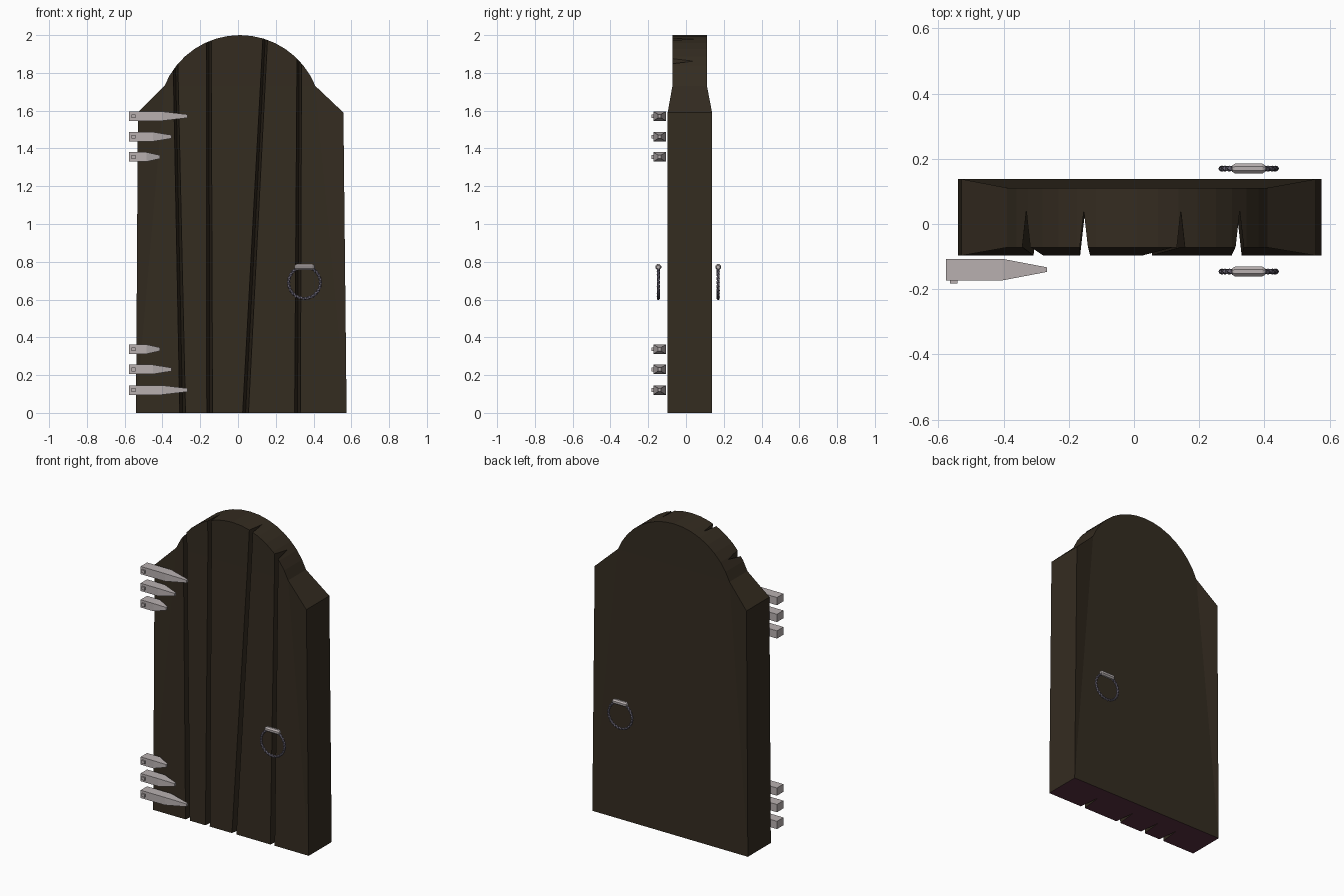
import bpy, bmesh, math

if "Cube" in bpy.data.objects:
    bpy.data.objects.remove(bpy.data.objects["Cube"])


def material(name, rgb):
    m = bpy.data.materials.new(name)
    m.diffuse_color = (*rgb, 1)
    m.use_nodes = True
    m.node_tree.nodes["Principled BSDF"].inputs["Base Color"].default_value = m.diffuse_color
    return m


WOOD = material("dark wood", (0.034, 0.0245, 0.0145))
UNDER = material("purple underside", (0.10, 0.030, 0.052))
STEEL = material("pale steel", (0.48, 0.435, 0.435))
IRON = material("ring iron", (0.15, 0.135, 0.18))


def finish(bm, name, *mats):
    bmesh.ops.recalc_face_normals(bm, faces=bm.faces)
    mesh = bpy.data.meshes.new(name)
    bm.to_mesh(mesh)
    bm.free()
    for m in mats:
        mesh.materials.append(m)
    ob = bpy.data.objects.new(name, mesh)
    bpy.context.collection.objects.link(ob)
    return ob


def bridge(bm, rings):
    """Join equal rings of points into a capped solid, return its vertices."""
    rings = [[bm.verts.new(p) for p in r] for r in rings]
    n = len(rings[0])
    for a, b in zip(rings, rings[1:]):
        for i in range(n):
            j = (i + 1) % n
            bm.faces.new((a[i], a[j], b[j], b[i]))
    bm.faces.new(rings[0])
    bm.faces.new(rings[-1])
    return rings


def section(x, y, z, ry, rz, n):
    """Regular n-sided section across x, flat sides facing y and z."""
    k = 1 / math.cos(math.pi / n)
    return [(x, y + ry * k * math.cos((i + .5) * math.tau / n),
             z + rz * k * math.sin((i + .5) * math.tau / n)) for i in range(n)]


# Door slab: arched outline, thinner along the arch than at the shoulders
arch = [math.radians(22 + 136 * i / 16) for i in range(17)]
outline = ([(-.54, 0), (.575, 0), (.558, 1.59)]
           + [(.01 + .431 * math.cos(a), 1.569 + .431 * math.sin(a)) for a in arch]
           + [(-.53, 1.59)])
bm = bmesh.new()
caps = bridge(bm, [[(x, .111 if y > 0 and 1.7 < z else -.072 if 1.7 < z else y, z)
                    for x, z in outline] for y in (-.097, .138)])
for ring in caps:
    # Split the faces so they lean evenly from the foot to the arch
    for a, b in ((0, 19), (1, 3), (3, 19)):
        bmesh.ops.connect_verts(bm, verts=[ring[a], ring[b]])
bmesh.ops.triangulate(bm, faces=[f for f in bm.faces if abs(f.normal.y) > .5])
door = finish(bm, "door_slab", WOOD, UNDER)

# V grooves between the planks
for x0, x1 in ((-.293, -.334), (-.15, -.154), (.04, .145), (.315, .325)):
    bm = bmesh.new()
    rings = []
    for z in (-.1, 2.1):
        x = x0 + (x1 - x0) * z / 2
        rings.append([(x - .027, -.2, z), (x + .027, -.2, z), (x, .04, z)])
    bridge(bm, rings)
    cutter = finish(bm, "groove_cutter", WOOD)
    cutter.hide_render = True
    mod = door.modifiers.new("groove", 'BOOLEAN')
    mod.operation = 'DIFFERENCE'
    mod.solver = 'EXACT'
    mod.object = cutter
    bpy.context.view_layer.objects.active = door
    bpy.ops.object.modifier_apply(modifier=mod.name)
    bpy.data.objects.remove(cutter)
for p in door.data.polygons:
    p.material_index = 1 if p.normal.z < -.9 else 0

# Pointed hinge straps, mirrored top and bottom, each with a square pin
for i, (length, dz) in enumerate(((.31, .725), (.225, .616), (.165, .509))):
    for side, label in ((1, "upper"), (-1, "lower")):
        z = .846 + side * dz
        bm = bmesh.new()
        x = -.577
        bridge(bm, [section(x, -.14, z, .033, .025, 4),
                    section(x + length * .56, -.14, z, .033, .025, 4),
                    section(x + length, -.14, z, .007, .009, 4)])
        bridge(bm, [section(px, -.174, z, .008, .010, 4) for px in (-.565, -.542)])
        finish(bm, f"{label}_hinge_strap_{i + 1}", STEEL)

# Twisted ring handles with a clasp, front and back
for y, label in ((-.146, "front"), (.17, "back")):
    cx, cz, n, m, r, t = .352, .690, 48, 4, .084, .009
    bm = bmesh.new()
    vs = []
    for j in range(n):
        a = j * math.tau / n
        row = []
        for k in range(m):
            b = k * math.tau / m + 6 * a
            rr = r + t * math.cos(b)
            row.append(bm.verts.new((cx + rr * math.cos(a), y + t * math.sin(b),
                                     cz + rr * math.sin(a))))
        vs.append(row)
    for j in range(n):
        for k in range(m):
            a, b, l = vs[j], vs[(j + 1) % n], (k + 1) % m
            bm.faces.new((a[k], b[k], b[l], a[l]))
    finish(bm, f"{label}_ring_handle", IRON)
    bm = bmesh.new()
    bridge(bm, [section(cx + dx, y, .772, s, s, 8)
                for dx, s in ((-.052, .009), (-.042, .015), (.042, .015), (.052, .009))])
    finish(bm, f"{label}_ring_clasp", STEEL)
